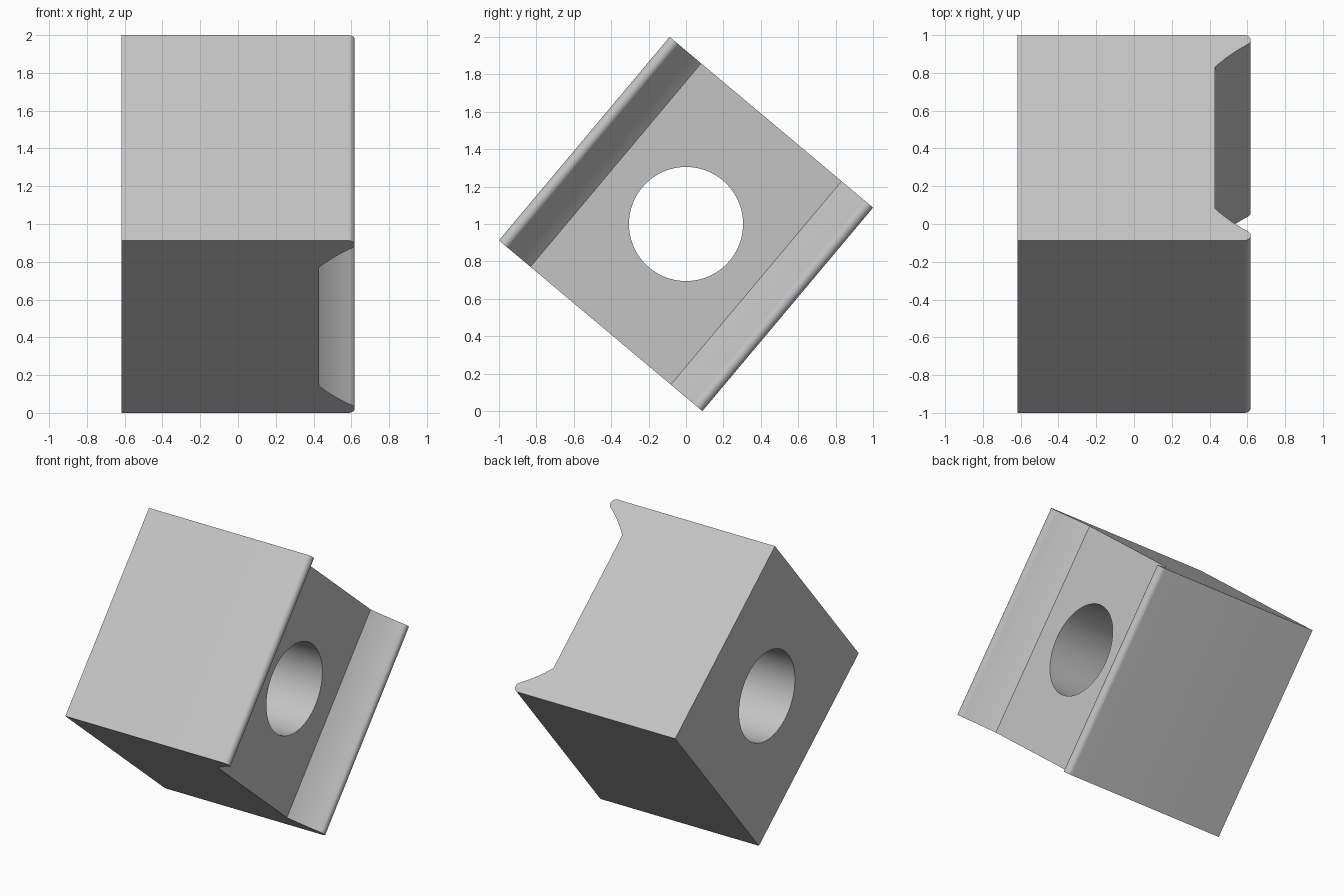
import bpy
import bmesh
from math import radians, sin, cos, atan2, hypot, tan
from mathutils import Vector

cube = bpy.data.objects.get("Cube")
if cube:
    bpy.data.objects.remove(cube, do_unlink=True)

HALF = 0.71          # half side of the square block
DEPTH = 0.618        # half thickness along x
FLOOR = 0.43         # x of the channel floor
TIP = 0.035          # radius of the rounded lip
HOLE = 0.305
TILT = radians(-40)

grey = bpy.data.materials.new("light_grey")
grey.use_nodes = True
colour = (0.55, 0.55, 0.55, 1)
grey.diffuse_color = colour
grey.node_tree.nodes["Principled BSDF"].inputs["Base Color"].default_value = colour


def lip_profile():
    """Points (x, u) from the outer wall, round the lip, down to the floor."""
    cx, cu = DEPTH - TIP, HALF - TIP
    points = []
    for i in range(13):
        a = radians(90 - 145 * i / 12)
        points.append(Vector((cx + TIP * cos(a), cu + TIP * sin(a))))
    # shallow concave sweep from the lip to the floor
    start, end = points[-1], Vector((FLOOR, HALF - 0.22))
    chord = end - start
    outward = Vector((chord.y, -chord.x)).normalized()
    if outward.y < 0:
        outward = -outward
    for i in range(1, 13):
        t = i / 12
        points.append(start + chord * t + outward * 0.031 * t * (1 - t))
    return points


# Block with a channel, extruded from its profile
upper = lip_profile()
lower = [Vector((p.x, -p.y)) for p in reversed(upper)]
outline = [Vector((-DEPTH, HALF))] + upper + lower + [Vector((-DEPTH, -HALF))]

bm = bmesh.new()
face = bm.faces.new([bm.verts.new((p.x, p.y, -HALF)) for p in outline])
swept = bmesh.ops.extrude_face_region(bm, geom=[face])
bmesh.ops.translate(bm, vec=(0, 0, 2 * HALF),
                    verts=[g for g in swept["geom"] if isinstance(g, bmesh.types.BMVert)])
bmesh.ops.recalc_face_normals(bm, faces=bm.faces)
mesh = bpy.data.meshes.new("channel_block")
bm.to_mesh(mesh)
bm.free()
block = bpy.data.objects.new("channel_block", mesh)
bpy.context.collection.objects.link(block)
mesh.materials.append(grey)

# Round through hole
bpy.ops.mesh.primitive_cylinder_add(vertices=96, radius=HOLE, depth=3,
                                    rotation=(0, radians(90), 0))
cutter = bpy.context.object
cutter.name = "hole_cutter"
cutter.hide_render = True
cutter.data.materials.append(grey)

bpy.ops.object.select_all(action='DESELECT')
block.select_set(True)
bpy.context.view_layer.objects.active = block
cut = block.modifiers.new("hole", 'BOOLEAN')
cut.operation = 'DIFFERENCE'
cut.solver = 'EXACT'
cut.object = cutter
bpy.ops.object.modifier_apply(modifier=cut.name)
bpy.data.objects.remove(cutter, do_unlink=True)
bpy.ops.object.shade_smooth_by_angle(angle=radians(30))

# Tip the block onto its lower edge
block.rotation_euler.x = TILT
block.location.z = 1
